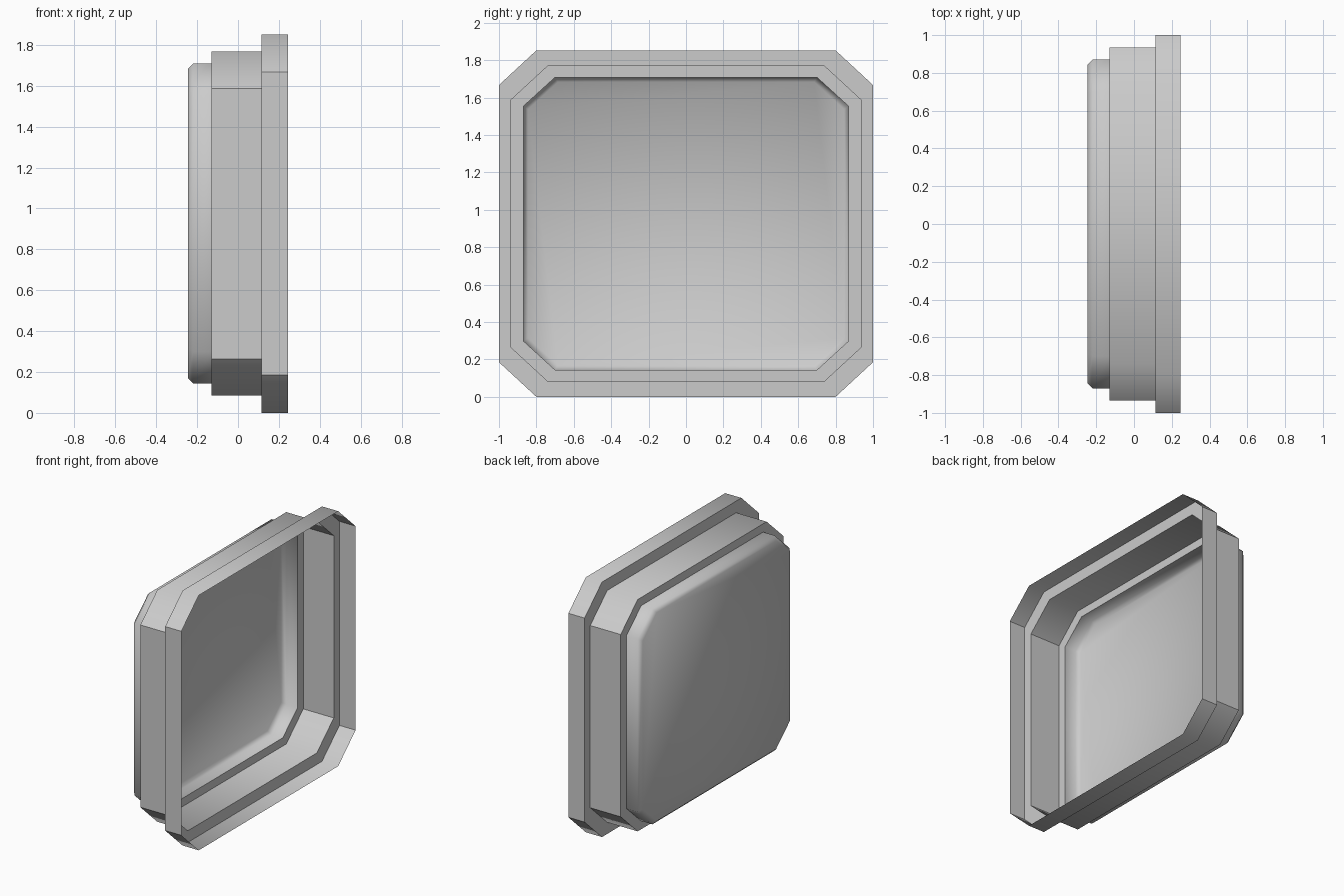
import bpy
import bmesh
from math import radians

cube = bpy.data.objects.get("Cube")
if cube:
    bpy.data.objects.remove(cube)

grey = bpy.data.materials.new("plain grey")
grey.use_nodes = True
colour = (0.6, 0.6, 0.6, 1)
grey.diffuse_color = colour
grey.node_tree.nodes["Principled BSDF"].inputs["Base Color"].default_value = colour

MID_Z = 0.926


def octagon(bm, x, hy, hz, cy, cz):
    """Ring of eight vertices: a rectangle in the YZ plane with cut corners."""
    quarter = [(hy, hz - cz), (hy - cy, hz)]
    half = quarter + [(-y, z) for y, z in reversed(quarter)]
    loop = half + [(-y, -z) for y, z in half]
    return [bm.verts.new((x, y, MID_Z + z)) for y, z in loop]


def bridge(bm, a, b, smooth=True):
    for i in range(len(a)):
        j = (i + 1) % len(a)
        bm.faces.new((a[i], a[j], b[j], b[i])).smooth = smooth


bm = bmesh.new()
RIM = (1.0, 0.926, 0.2, 0.185)
BODY = (0.935, 0.842, 0.195, 0.18)
PANEL = (0.87, 0.782, 0.17, 0.155)
FACE = (0.845, 0.757, 0.16, 0.146)

# Open rim, stepped body and the wall of the raised panel
profile = [(0.245, RIM), (0.115, RIM), (0.115, BODY), (-0.13, BODY),
           (-0.13, PANEL), (-0.22, PANEL), (-0.245, FACE)]
rings = [octagon(bm, x, *size) for x, size in profile]
for a, b in zip(rings, rings[1:]):
    bridge(bm, a, b)

# Closed outer face of the panel
bm.faces.new(rings[-1]).smooth = True
bmesh.ops.recalc_face_normals(bm, faces=bm.faces)

# Steps stay crisp, and so do the steep corner edges of rim and body
bm.normal_update()
for edge in bm.edges:
    on_panel = all(v.co.x < -0.12 and abs(v.co.y) < 0.88
                   and abs(v.co.z - MID_Z) < 0.8 for v in edge.verts)
    if len(edge.link_faces) == 2:
        limit = radians(80 if on_panel else 45)
        edge.smooth = edge.calc_face_angle() < limit

mesh = bpy.data.meshes.new("stepped_cover")
bm.to_mesh(mesh)
bm.free()
mesh.materials.append(grey)
cover = bpy.data.objects.new("stepped_cover", mesh)
bpy.context.collection.objects.link(cover)
